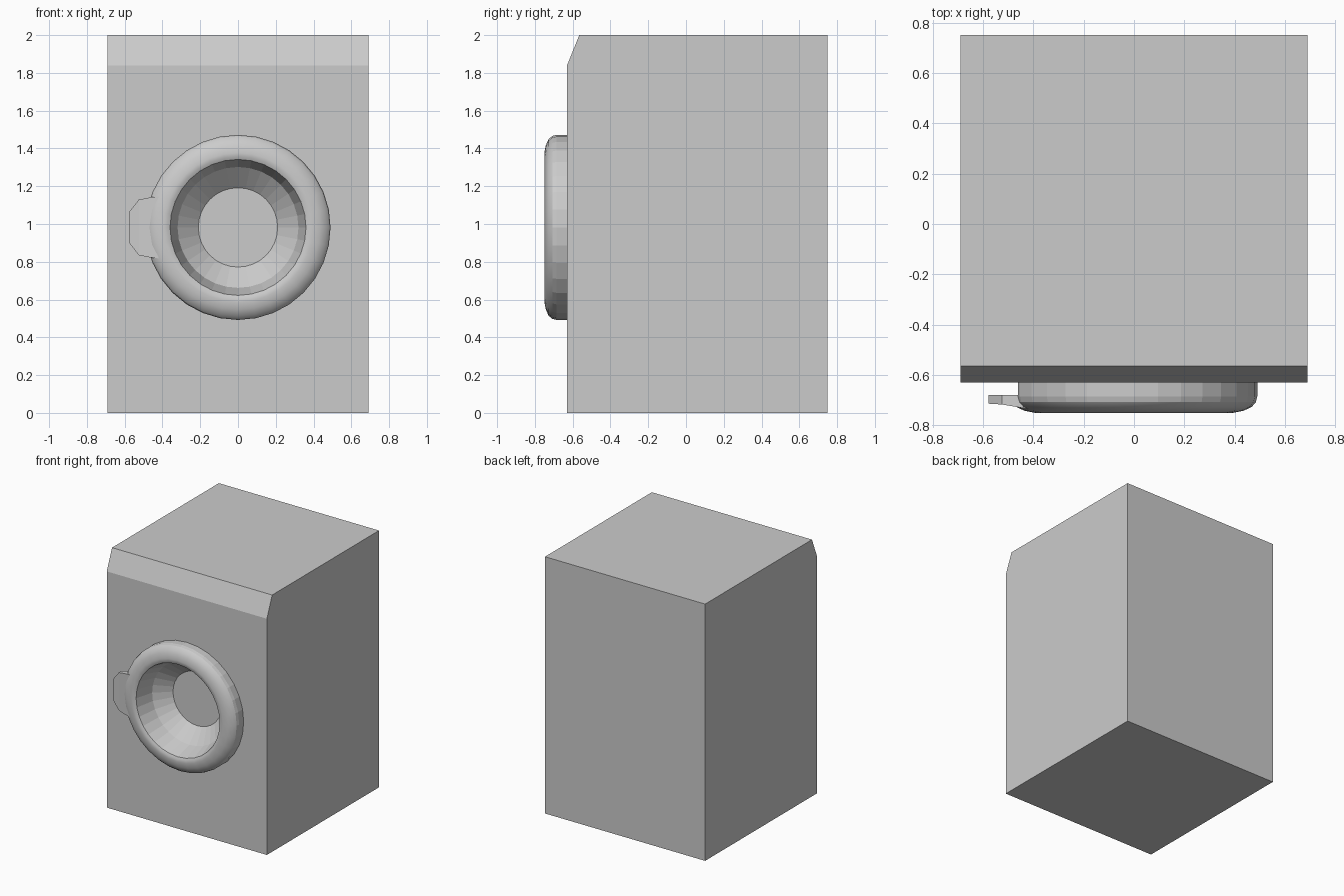
import bpy, bmesh
from math import sin, cos, pi

if "Cube" in bpy.data.objects:
    bpy.data.objects.remove(bpy.data.objects["Cube"])

SEGS = 32
DOOR_Z = 0.982


def make(name, verts, faces):
    me = bpy.data.meshes.new(name)
    bm = bmesh.new()
    vs = [bm.verts.new(v) for v in verts]
    for f in faces:
        bm.faces.new([vs[i] for i in f])
    bmesh.ops.recalc_face_normals(bm, faces=bm.faces)
    bm.to_mesh(me)
    bm.free()
    ob = bpy.data.objects.new(name, me)
    bpy.context.collection.objects.link(ob)
    return ob


def lathe(name, profile, closed):
    """Turn (radius, y) points round the door axis; cap both ends unless closed."""
    n = len(profile)
    verts = [(r * sin(2 * pi * k / SEGS), y, DOOR_Z + r * cos(2 * pi * k / SEGS))
             for k in range(SEGS) for r, y in profile]
    faces = []
    for k in range(SEGS):
        a, b = k * n, (k + 1) % SEGS * n
        for i in range(n if closed else n - 1):
            j = (i + 1) % n
            faces.append((a + i, a + j, b + j, b + i))
    if not closed:
        faces += [[k * n + e for k in range(SEGS)] for e in (0, n - 1)]
    return make(name, verts, faces)


def strip(name, columns):
    """Solid made of columns (x, half height, front y, back y) joined in a row."""
    verts, faces = [], []
    for x, h, f, b in columns:
        verts += [(x, f, DOOR_Z - h), (x, f, DOOR_Z + h),
                  (x, b, DOOR_Z + h), (x, b, DOOR_Z - h)]
    for c in range(0, len(verts) - 4, 4):
        for i in range(4):
            j = (i + 1) % 4
            faces.append((c + i, c + j, c + 4 + j, c + 4 + i))
    last = len(verts) - 4
    faces += [(0, 1, 2, 3), tuple(range(last, last + 4))]
    return make(name, verts, faces)


def cut(ob, cutter):
    cutter.hide_render = True
    mod = ob.modifiers.new("cut", 'BOOLEAN')
    mod.operation = 'DIFFERENCE'
    mod.solver = 'EXACT'
    mod.object = cutter
    bpy.context.view_layer.objects.active = ob
    bpy.ops.object.modifier_apply(modifier=mod.name)
    bpy.data.objects.remove(cutter)


# Cabinet: side profile with a sloped control panel, extruded across x
side = [(-0.63, 0), (0.75, 0), (0.75, 2), (-0.565, 2), (-0.63, 1.84)]
m = len(side)
cabinet = make("cabinet",
               [(x, y, z) for x in (-0.69, 0.69) for y, z in side],
               [range(m), range(m, 2 * m)] +
               [(i, (i + 1) % m, m + (i + 1) % m, m + i) for i in range(m)])

# Bowl-shaped door glass sunk into the cabinet front
cut(cabinet, lathe("bowl_cutter", [(0.363, -0.75), (0.32, -0.60), (0.21, -0.50)], False))

# Rounded door ring
ring = lathe("door_ring", [(0.3286, -0.63), (0.36, -0.74), (0.375, -0.747), (0.395, -0.75),
                           (0.435, -0.742), (0.468, -0.727), (0.484, -0.708),
                           (0.49, -0.685), (0.49, -0.63)], True)

# Finger recess behind the handle
cut(ring, strip("recess_cutter", [(-0.42, 0.16, -0.68, -0.60), (-0.70, 0.16, -0.68, -0.60)]))

# Smooth only the rounded lip of the ring
for p in ring.data.polygons:
    p.use_smooth = p.normal.y < -0.15 and p.center.y < -0.70

# Door handle tab
strip("door_handle", [(-0.42, 0.164, -0.735, -0.68), (-0.46, 0.16, -0.728, -0.68),
                      (-0.525, 0.147, -0.717, -0.68), (-0.578, 0.08, -0.714, -0.68)])
